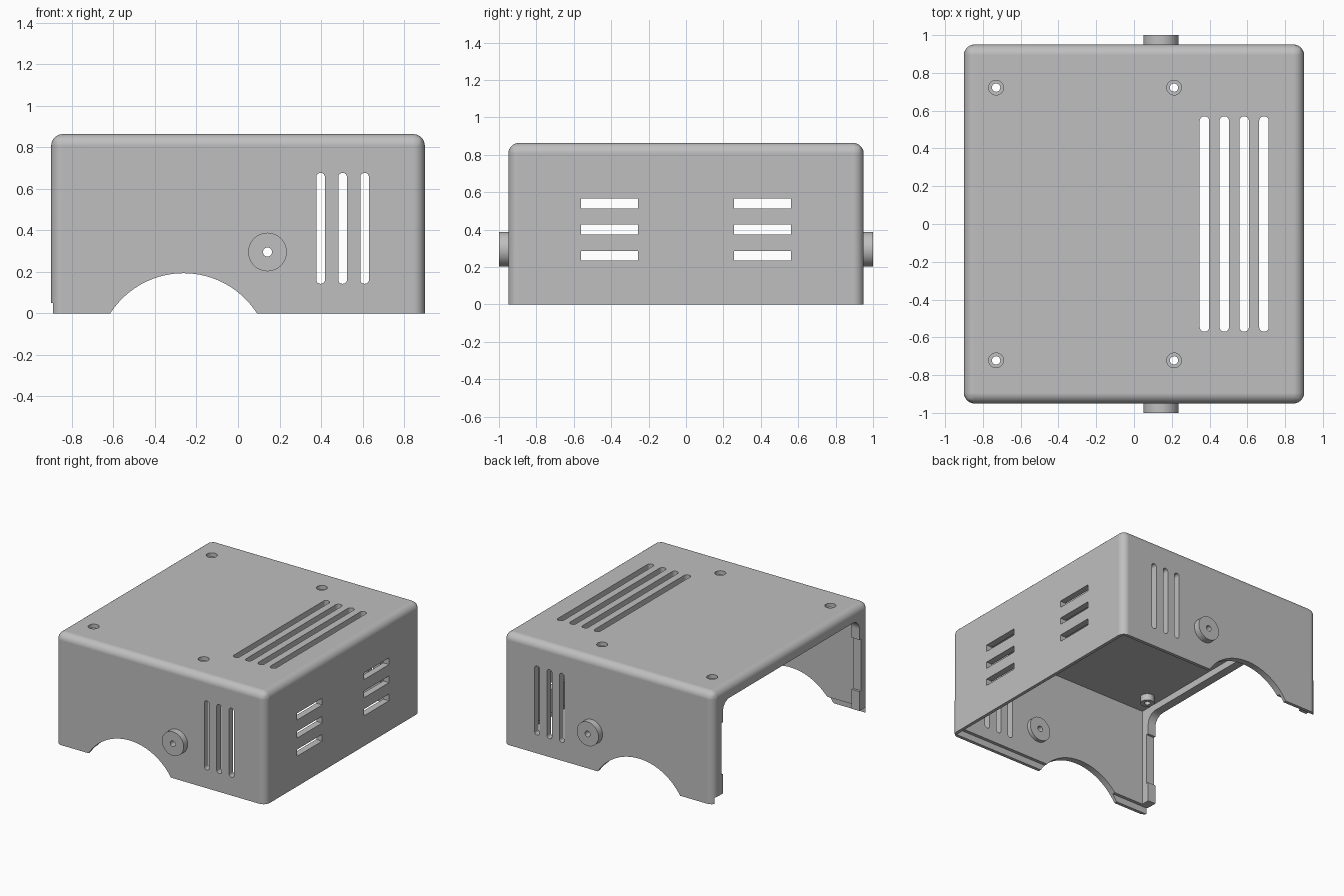
import bpy, bmesh, math

cube = bpy.data.objects.get("Cube")
if cube:
    bpy.data.objects.remove(cube, do_unlink=True)

grey = bpy.data.materials.new("light grey")
grey.use_nodes = True
colour = (0.52, 0.52, 0.52, 1)
grey.diffuse_color = colour
grey.node_tree.nodes["Principled BSDF"].inputs["Base Color"].default_value = colour


def place(axis, u, v, t):
    return {"x": (t, u, v), "y": (u, t, v), "z": (u, v, t)}[axis]


def circle(u, v, r, n=32):
    return [(u + r * math.cos(math.tau * i / n), v + r * math.sin(math.tau * i / n))
            for i in range(n)]


def rounded(u0, u1, v0, v1, r=0, n=6):
    if r == 0:
        return [(u0, v0), (u1, v0), (u1, v1), (u0, v1)]
    pts = []
    corners = [(u1 - r, v1 - r), (u0 + r, v1 - r), (u0 + r, v0 + r), (u1 - r, v0 + r)]
    for k, (cu, cv) in enumerate(corners):
        for i in range(n + 1):
            a = (k + i / n) * math.pi / 2
            pts.append((cu + r * math.cos(a), cv + r * math.sin(a)))
    return pts


def prism(bm, pts, axis, a, b):
    lo = [bm.verts.new(place(axis, u, v, a)) for u, v in pts]
    hi = [bm.verts.new(place(axis, u, v, b)) for u, v in pts]
    bm.faces.new(lo)
    bm.faces.new(hi)
    for i in range(len(pts)):
        j = (i + 1) % len(pts)
        bm.faces.new((lo[i], lo[j], hi[j], hi[i]))


def tube(bm, u, v, outer, inner, axis, a, b):
    loops = [[bm.verts.new(place(axis, p, q, t)) for p, q in circle(u, v, r)]
             for r, t in ((outer, a), (outer, b), (inner, b), (inner, a))]
    for k in range(4):
        p, q = loops[k], loops[(k + 1) % 4]
        for i in range(len(p)):
            j = (i + 1) % len(p)
            bm.faces.new((p[i], p[j], q[j], q[i]))


def make(name, bm):
    bmesh.ops.recalc_face_normals(bm, faces=bm.faces[:])
    mesh = bpy.data.meshes.new(name)
    bm.to_mesh(mesh)
    bm.free()
    ob = bpy.data.objects.new(name, mesh)
    bpy.context.collection.objects.link(ob)
    mesh.materials.append(grey)
    return ob


def smooth(ob):
    ob.data.shade_smooth()
    ob.data.set_sharp_from_angle(angle=math.radians(35))
    mod = ob.modifiers.new("even_shading", "WEIGHTED_NORMAL")
    mod.keep_sharp = True


X, Y, H, WALL = 0.9, 0.95, 0.863, 0.05
SCREWS = [(x, y) for x in (-0.73, 0.212) for y in (-0.722, 0.722)]
KNOB = (0.142, 0.295)

# Outer body, rounded everywhere except along the bottom
bm = bmesh.new()
prism(bm, rounded(-X, X, -Y, Y), "z", 0, H)
edges = [e for e in bm.edges if max(v.co.z for v in e.verts) > 0.1]
bmesh.ops.bevel(bm, geom=edges, offset=0.055, segments=7, profile=0.5, affect="EDGES")
shell = make("cover_shell", bm)

cutters = []


def cut(name, *prisms):
    bm = bmesh.new()
    for p in prisms:
        prism(bm, *p)
    ob = make(name, bm)
    ob.hide_render = True
    mod = shell.modifiers.new(name, "BOOLEAN")
    mod.operation, mod.solver, mod.object = "DIFFERENCE", "EXACT", ob
    cutters.append(ob)


# Hollow inside, framed side opening, rib recesses and bottom rebate
cut("cavity", (rounded(-0.833, X - WALL, -Y + WALL, Y - WALL), "z", -0.2, H - WALL))
cut("side_opening", (rounded(-0.835, 0.835, -0.4, 0.76, 0.08), "x", -1.1, -0.8))
cut("rib_recess", (rounded(-0.853, 0.853, 0.2, 0.6), "x", -1.1, -0.81))
cut("bottom_rebate", (rounded(-1.1, X - WALL / 2, -Y + WALL / 2, Y - WALL / 2),
                      "z", -0.3, 0.05))

# Vents, arches and through holes
holes = [(circle(-0.262, -0.226, 0.419, 96), "y", -1.2, 1.2),
         (circle(*KNOB, 0.022), "y", -1.2, 1.2)]
for x in (0.398, 0.504, 0.61):
    holes.append((rounded(x - 0.021, x + 0.021, 0.142, 0.676, 0.02), "y", -1.2, 1.2))
for x in (0.373, 0.478, 0.583, 0.688):
    holes.append((rounded(x - 0.025, x + 0.025, -0.57, 0.57, 0.024), "z", 0.72, 1))
for y in (-0.409, 0.409):
    for z in (0.26, 0.4, 0.54):
        holes.append((rounded(y - 0.152, y + 0.152, z - 0.026, z + 0.026), "x", 0.8, 1))
for x, y in SCREWS:
    holes.append((circle(x, y, 0.022), "z", 0.72, 1))
cut("vents_and_holes", *holes)
cut("counterbores", *[(circle(x, y, 0.039), "z", H - 0.03, 1) for x, y in SCREWS])

# Bake the cuts and drop the cutters
bpy.context.view_layer.update()
graph = bpy.context.evaluated_depsgraph_get()
baked = bpy.data.meshes.new_from_object(shell.evaluated_get(graph))
shell.modifiers.clear()
shell.data = baked
baked.materials.clear()
baked.materials.append(grey)
for ob in cutters:
    bpy.data.objects.remove(ob, do_unlink=True)
smooth(shell)

# Round bosses on the front and back walls, outside and inside
for side, s in (("front", -1), ("back", 1)):
    for where, a, b in (("outer", Y, 1.0), ("inner", Y - WALL - 0.03, Y - WALL)):
        bm = bmesh.new()
        tube(bm, *KNOB, 0.093, 0.022, "y", s * a, s * b)
        smooth(make(f"{side}_{where}_boss", bm))

# Screw bosses under the top
for i, (x, y) in enumerate(SCREWS):
    bm = bmesh.new()
    tube(bm, x, y, 0.05, 0.022, "z", H - WALL - 0.05, H - WALL)
    smooth(make(f"screw_boss_{i + 1}", bm))
